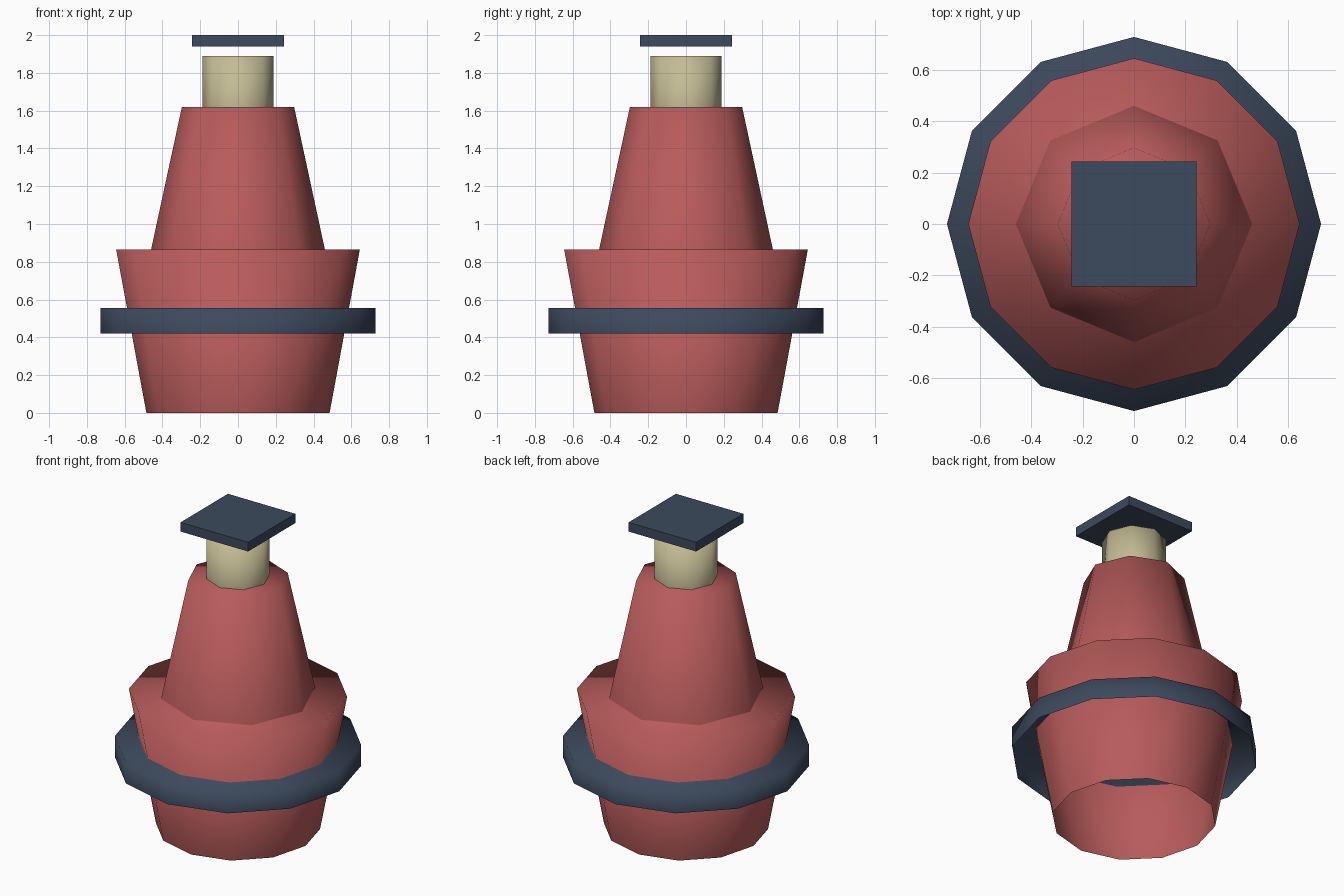
import bpy, bmesh
from math import sin, cos, pi

if "Cube" in bpy.data.objects:
    bpy.data.objects.remove(bpy.data.objects["Cube"])


def material(name, rgb):
    m = bpy.data.materials.new(name)
    m.diffuse_color = (*rgb, 1)
    m.use_nodes = True
    m.node_tree.nodes["Principled BSDF"].inputs["Base Color"].default_value = m.diffuse_color
    return m


RED = material("red paint", (0.48, 0.105, 0.105))
NAVY = material("navy paint", (0.046, 0.068, 0.11))
CREAM = material("cream paint", (0.55, 0.50, 0.30))


def cup(name, sides, r0, r1, z0, z1, mat):
    """Tapered tube with a closed top and an open bottom, smooth shaded."""
    bm = bmesh.new()
    low, high = [[bm.verts.new((r * cos(2 * pi * i / sides), r * sin(2 * pi * i / sides), z))
                  for i in range(sides)] for r, z in ((r0, z0), (r1, z1))]
    for i in range(sides):
        j = (i + 1) % sides
        bm.faces.new((low[i], low[j], high[j], high[i]))
    bm.faces.new(high)
    for f in bm.faces:
        f.smooth = True
    me = bpy.data.meshes.new(name)
    bm.to_mesh(me)
    bm.free()
    me.materials.append(mat)
    ob = bpy.data.objects.new(name, me)
    bpy.context.collection.objects.link(ob)
    return ob


# Flared float, the band round it, the tapered tower and the lamp
cup("float_body", 12, 0.485, 0.645, 0.0, 0.865, RED)
cup("float_band", 12, 0.728, 0.728, 0.42, 0.555, NAVY)
cup("tower", 8, 0.46, 0.297, 0.865, 1.62, RED)
cup("lamp", 8, 0.188, 0.188, 1.62, 1.89, CREAM)

# Square plate hovering above the lamp
bpy.ops.mesh.primitive_cube_add(size=1, location=(0, 0, 1.97))
plate = bpy.context.object
plate.name = "top_plate"
plate.scale = (0.485, 0.485, 0.06)
plate.data.materials.append(NAVY)
